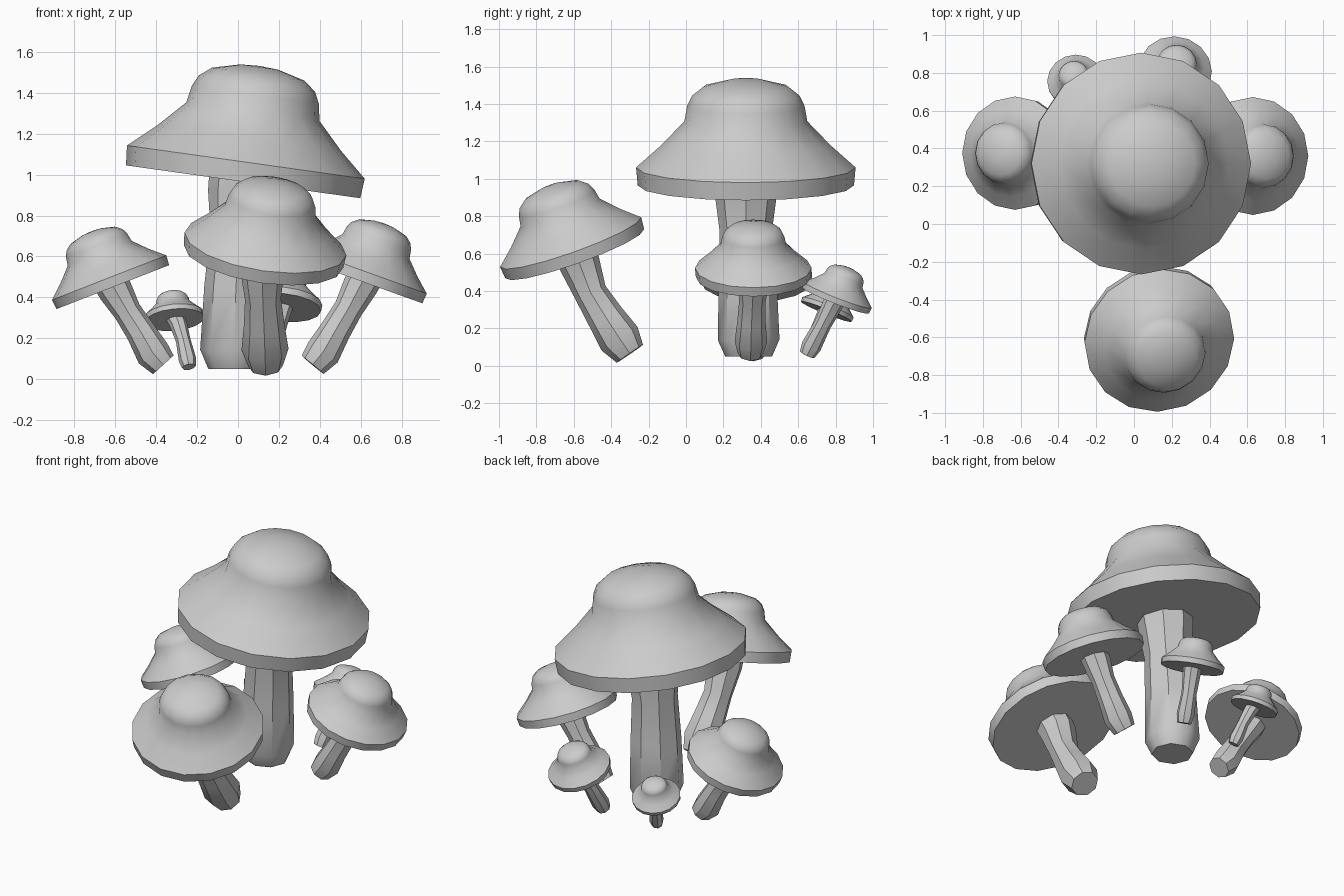
import bpy, bmesh, math
from mathutils import Vector

if "Cube" in bpy.data.objects:
    bpy.data.objects.remove(bpy.data.objects["Cube"])

# Cap cross-section for a rim radius of 1: (radius, height along cap axis)
CAP = [(0.985, 0.0), (1.0, 0.165), (0.77, 0.37), (0.56, 0.59), (0.535, 0.73),
       (0.49, 0.825), (0.39, 0.905), (0.16, 0.965)]
CAP_SIDES, STEM_SIDES = 16, 8


def ring(bm, centre, axis, radius, sides):
    rot = Vector((0, 0, 1)).rotation_difference(axis)
    return [bm.verts.new(centre + rot @ Vector((radius * math.cos(2 * math.pi * i / sides),
                                                radius * math.sin(2 * math.pi * i / sides), 0)))
            for i in range(sides)]


def finish(name, bm, rings, tip=None):
    # Bridge the rings, close both ends, then shade
    n = len(rings[0])
    for a, b in zip(rings, rings[1:]):
        for i in range(n):
            j = (i + 1) % n
            bm.faces.new((a[i], a[j], b[j], b[i]))
    bm.faces.new(rings[0][::-1])
    if tip is None:
        bm.faces.new(rings[-1])
    else:
        t = bm.verts.new(tip)
        for i in range(n):
            bm.faces.new((rings[-1][i], rings[-1][(i + 1) % n], t))
    bmesh.ops.recalc_face_normals(bm, faces=bm.faces)
    mesh = bpy.data.meshes.new(name)
    bm.to_mesh(mesh)
    bm.free()
    obj = bpy.data.objects.new(name, mesh)
    bpy.context.collection.objects.link(obj)
    bpy.ops.object.select_all(action='DESELECT')
    obj.select_set(True)
    bpy.context.view_layer.objects.active = obj
    bpy.ops.object.shade_smooth_by_angle(angle=math.radians(42))


def mushroom(name, centre, lean, radius, stem):
    centre, axis = Vector(centre), Vector((*lean, 1)).normalized()
    # Cap: flat underside, short rim wall, flared brim and rounded crown
    bm = bmesh.new()
    rings = [ring(bm, centre + axis * h * radius, axis, r * radius, CAP_SIDES) for r, h in CAP]
    finish(name + "_cap", bm, rings, centre + axis * 0.975 * radius)
    # Stem: bent tapered tube from the foot up into the cap
    bm = bmesh.new()
    pts = [Vector(p[:3]) for p in stem] + [centre + axis * 0.02]
    radii = [p[3] for p in stem] + [stem[-1][3] * 1.03]
    rings = []
    for i, p in enumerate(pts):
        d = pts[min(i + 1, len(pts) - 1)] - pts[max(i - 1, 0)]
        rings.append(ring(bm, p, d.normalized(), radii[i], STEM_SIDES))
    finish(name + "_stem", bm, rings)


mushroom("main_mushroom", (0.025, 0.32, 0.965), (0.14, 0.0), 0.587,
         [(-0.02, 0.335, 0.05, 0.125), (-0.02, 0.335, 0.14, 0.165),
          (-0.01, 0.33, 0.45, 0.155), (0.005, 0.32, 0.72, 0.14), (0.018, 0.32, 0.91, 0.165)])
mushroom("front_mushroom", (0.125, -0.595, 0.60), (0.15, -0.356), 0.40,
         [(0.135, -0.30, 0.065, 0.085), (0.132, -0.355, 0.145, 0.115),
          (0.128, -0.43, 0.26, 0.10), (0.122, -0.51, 0.39, 0.088), (0.118, -0.57, 0.55, 0.11)])
mushroom("left_mushroom", (-0.612, 0.375, 0.45), (-0.39, 0.0), 0.30,
         [(-0.365, 0.36, 0.07, 0.068), (-0.415, 0.36, 0.125, 0.085),
          (-0.475, 0.365, 0.23, 0.073), (-0.54, 0.37, 0.33, 0.068), (-0.595, 0.375, 0.425, 0.083)])
mushroom("right_mushroom", (0.612, 0.36, 0.475), (0.36, 0.0), 0.312,
         [(0.365, 0.345, 0.07, 0.07), (0.415, 0.347, 0.13, 0.087),
          (0.475, 0.35, 0.235, 0.076), (0.54, 0.355, 0.345, 0.071), (0.595, 0.36, 0.45, 0.085)])
mushroom("small_back_left_mushroom", (-0.31, 0.75, 0.29), (-0.1, 0.4), 0.148,
         [(-0.24, 0.645, 0.06, 0.034), (-0.247, 0.662, 0.095, 0.043),
          (-0.268, 0.70, 0.19, 0.036), (-0.292, 0.74, 0.27, 0.043)])
mushroom("small_back_right_mushroom", (0.215, 0.80, 0.35), (0.1, 0.39), 0.195,
         [(0.15, 0.648, 0.06, 0.043), (0.158, 0.67, 0.105, 0.054),
          (0.18, 0.73, 0.22, 0.046), (0.205, 0.785, 0.33, 0.055)])
